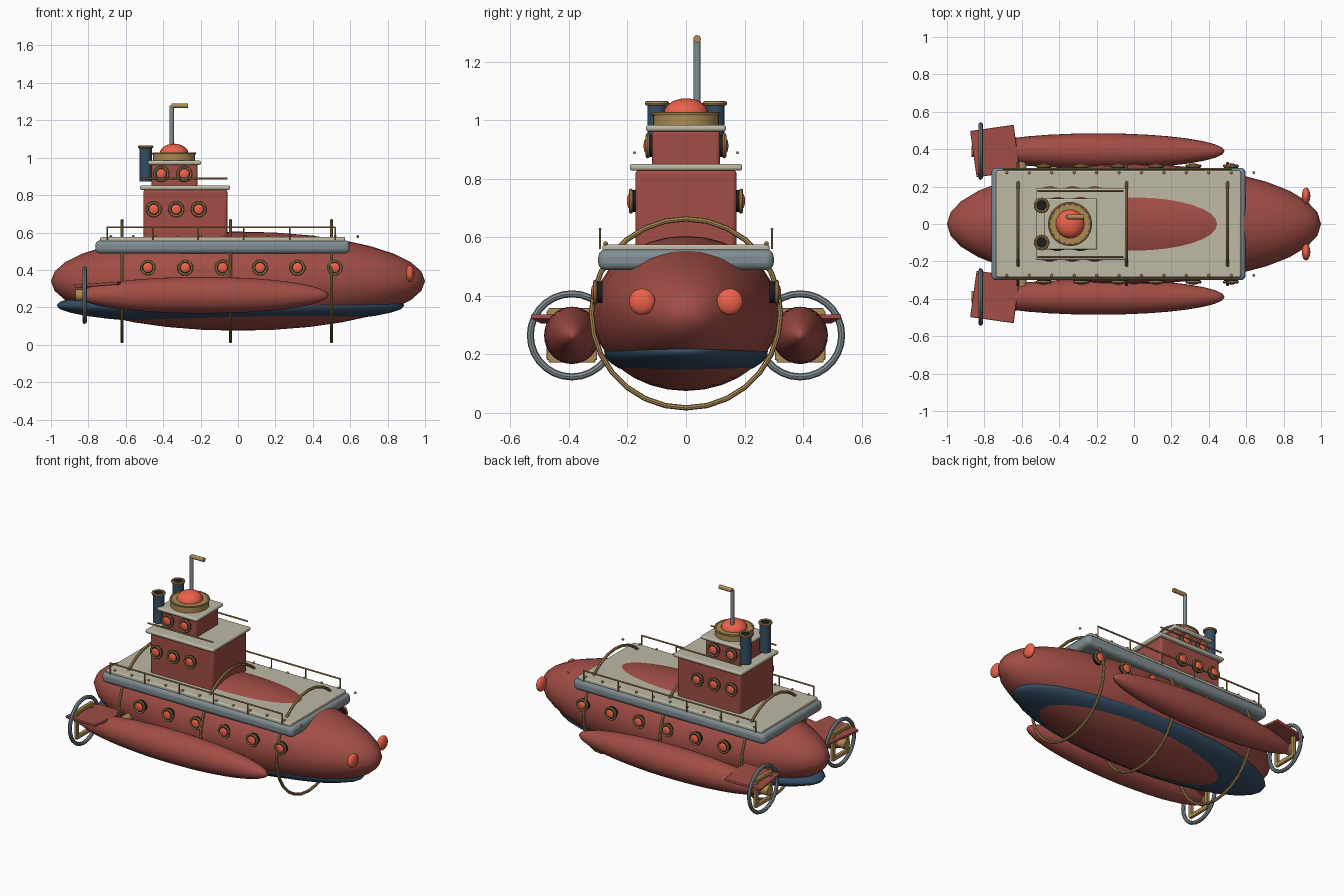
import bpy
from math import pi, radians

if "Cube" in bpy.data.objects:
    bpy.data.objects.remove(bpy.data.objects["Cube"])


def mat(name, r, g, b):
    m = bpy.data.materials.new(name)
    m.diffuse_color = (r, g, b, 1)
    m.use_nodes = True
    m.node_tree.nodes["Principled BSDF"].inputs["Base Color"].default_value = m.diffuse_color
    return m


RED = mat("hull_red", 0.36, 0.075, 0.06)
GLOW = mat("glass_red", 0.85, 0.12, 0.07)
CREAM = mat("cream", 0.52, 0.49, 0.38)
STEEL = mat("steel", 0.22, 0.27, 0.29)
BRASS = mat("brass", 0.42, 0.26, 0.09)
NAVY = mat("navy", 0.035, 0.075, 0.13)
DARK = mat("dark", 0.01, 0.012, 0.015)
ROT = {"x": (0, pi / 2, 0), "y": (pi / 2, 0, 0), "z": (0, 0, 0)}


def finish(name, m, smooth=True):
    o = bpy.context.object
    o.name = name
    o.data.materials.append(m)
    if smooth:
        bpy.ops.object.shade_smooth_by_angle(angle=radians(35))
    return o


def ball(name, loc, radii, m, seg=32, rings=16):
    bpy.ops.mesh.primitive_uv_sphere_add(segments=seg, ring_count=rings, location=loc)
    bpy.context.object.scale = radii
    return finish(name, m)


def rod(name, loc, r, length, axis, m, seg=16):
    bpy.ops.mesh.primitive_cylinder_add(vertices=seg, radius=r, depth=length,
                                        location=loc, rotation=ROT[axis])
    return finish(name, m)


def ring(name, loc, r, tube, axis, m, seg=28):
    bpy.ops.mesh.primitive_torus_add(major_radius=r, minor_radius=tube, major_segments=seg,
                                     minor_segments=8, location=loc, rotation=ROT[axis])
    return finish(name, m)


def box(name, lo, hi, m, bevel=0.0, rz=0.0):
    c = [(a + b) / 2 for a, b in zip(lo, hi)]
    bpy.ops.mesh.primitive_cube_add(size=1, location=c)
    o = bpy.context.object
    o.scale = [b - a for a, b in zip(lo, hi)]
    bpy.ops.object.transform_apply(location=False, rotation=False, scale=True)
    o.rotation_euler.z = rz
    if bevel:
        b = o.modifiers.new("bevel", "BEVEL")
        b.width, b.segments = bevel, 3
    return finish(name, m)


def porthole(name, x, y, z, s):
    rod(name + "_frame", (x, s * y, z), 0.037, 0.03, "y", DARK, 20)
    ring(name + "_rim", (x, s * (y + 0.01), z), 0.036, 0.007, "y", BRASS, 20)
    ball(name + "_glass", (x, s * (y + 0.012), z), (0.028, 0.012, 0.028), GLOW, 16, 8)


# hull, keel and nose lamps
ball("hull", (0, 0, 0.34), (1, 0.32, 0.265), RED)
ball("keel", (-0.04, 0, 0.21), (0.93, 0.28, 0.1), NAVY)
for s in (-1, 1):
    ball("nose_lamp", (0.92, s * 0.15, 0.38), (0.023, 0.045, 0.045), GLOW, 16, 10)

# hoops around the hull
for x in (-0.62, -0.04, 0.5):
    ring("hull_hoop", (x, 0, 0.34), 0.323, 0.009, "x", BRASS, 28)

# deck
box("deck_rim", (-0.763, -0.3, 0.488), (0.597, 0.3, 0.558), STEEL, 0.025)
box("deck_top", (-0.737, -0.285, 0.55), (0.572, 0.285, 0.576), CREAM, 0.008)

# cabins and roofs
box("lower_cabin", (-0.505, -0.173, 0.56), (-0.057, 0.173, 0.832), RED, 0.015)
box("lower_roof", (-0.525, -0.192, 0.828), (-0.042, 0.192, 0.851), CREAM, 0.009)
box("upper_cabin", (-0.462, -0.116, 0.84), (-0.217, 0.116, 0.967), RED, 0.012)
box("upper_roof", (-0.482, -0.137, 0.962), (-0.197, 0.137, 0.984), CREAM, 0.009)

# turret dome and periscope
rod("turret_drum", (-0.342, 0, 1.0), 0.113, 0.05, "z", BRASS, 32)
ring("turret_lip", (-0.342, 0, 1.022), 0.111, 0.007, "z", BRASS, 32)
ball("turret_dome", (-0.342, 0, 1.022), (0.077, 0.077, 0.053), GLOW, 24, 12)
rod("periscope_tube", (-0.355, 0.038, 1.14), 0.012, 0.28, "z", STEEL)
rod("periscope_head", (-0.311, 0.038, 1.278), 0.013, 0.09, "x", BRASS)

for s in (-1, 1):
    # funnels
    rod("funnel", (-0.494, s * 0.099, 0.966), 0.033, 0.184, "z", NAVY, 20)
    ring("funnel_lip", (-0.494, s * 0.099, 1.058), 0.034, 0.008, "z", BRASS, 20)
    rod("funnel_mouth", (-0.494, s * 0.099, 1.057), 0.029, 0.006, "z", DARK, 20)

    # portholes
    for i in range(6):
        porthole("hull_porthole", -0.482 + 0.2 * i, 0.301, 0.412, s)
    for i in range(3):
        porthole("cabin_porthole", -0.45 + 0.12 * i, 0.178, 0.724, s)
    for i in range(2):
        porthole("upper_porthole", -0.41 + 0.123 * i, 0.121, 0.913, s)

    # deck railing, upper rail and deck rivets
    rod("deck_rail", (-0.09, s * 0.294, 0.628), 0.005, 1.225, "x", BRASS, 8)
    for i in range(6):
        rod("rail_post", (-0.7 + 0.244 * i, s * 0.294, 0.595), 0.004, 0.07, "z", BRASS, 8)
    rod("upper_rail", (-0.285, s * 0.176, 0.889), 0.005, 0.46, "x", BRASS, 8)
    for i in range(12):
        ball("deck_rivet", (-0.68 + 0.12 * i, s * 0.275, 0.579), (0.008,) * 3, BRASS, 8, 6)

    # side pods with strut and fin
    y = s * 0.39
    ball("side_pod", (-0.19, y, 0.265), (0.675, 0.095, 0.098), RED)
    rod("pod_strut", (-0.6, s * 0.31, 0.29), 0.026, 0.12, "y", BRASS)
    fin = box("pod_fin", (-0.86, y - 0.125, 0.313), (-0.625, y + 0.125, 0.329), RED, 0.004,
              s * radians(8))
    fin.rotation_euler.y = radians(-4)

    # propeller: guard ring, hub and four blades
    ring("propeller_guard", (-0.82, y, 0.265), 0.142, 0.012, "x", STEEL, 28)
    rod("propeller_hub", (-0.835, y, 0.265), 0.031, 0.07, "x", BRASS)
    for d in (-1, 1):
        yc, zc = y + d * 0.073, 0.265 + d * 0.08
        box("propeller_blade", (-0.83, yc - 0.013, 0.18), (-0.81, yc + 0.013, 0.35), BRASS, 0.004)
        box("propeller_blade", (-0.83, y - 0.08, zc - 0.013), (-0.81, y + 0.08, zc + 0.013),
            BRASS, 0.004)
